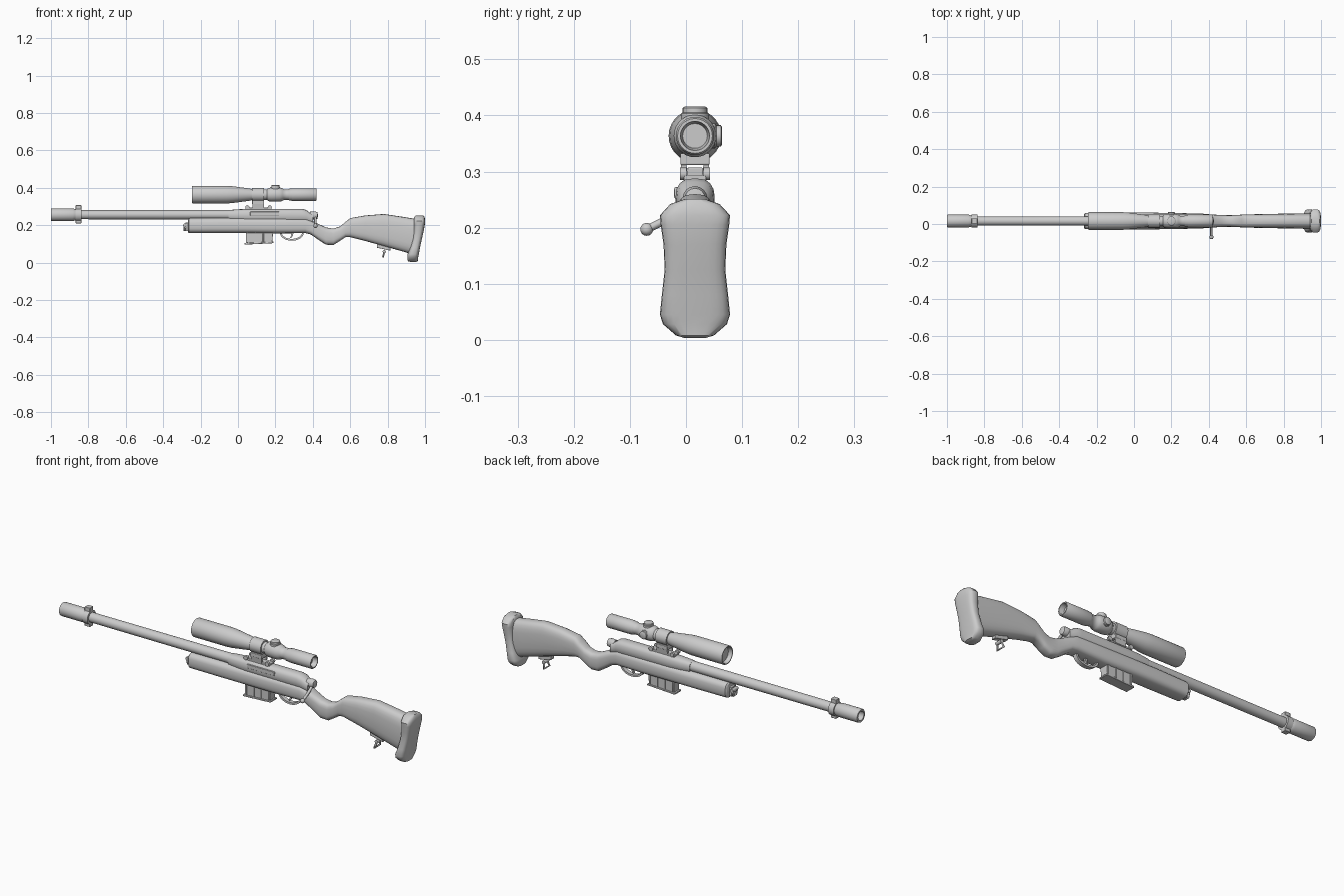
import bpy, bmesh
from math import sin, cos, pi, copysign
from mathutils import Vector

if "Cube" in bpy.data.objects:
    bpy.data.objects.remove(bpy.data.objects["Cube"])

CY = 0.016          # centre plane of the rifle


def finish(name, bm, angle=40, bevel=0):
    bmesh.ops.remove_doubles(bm, verts=bm.verts, dist=1e-6)
    bmesh.ops.recalc_face_normals(bm, faces=bm.faces)
    me = bpy.data.meshes.new(name)
    bm.to_mesh(me)
    bm.free()
    ob = bpy.data.objects.new(name, me)
    bpy.context.collection.objects.link(ob)
    if bevel:
        m = ob.modifiers.new("bevel", 'BEVEL')
        m.width, m.segments = bevel, 2
    bpy.ops.object.select_all(action='DESELECT')
    ob.select_set(True)
    bpy.context.view_layer.objects.active = ob
    bpy.ops.object.shade_smooth_by_angle(angle=angle * pi / 180)
    return ob


def skin(name, rings, angle=40):
    """Bridge rings of points and cap both ends."""
    bm = bmesh.new()
    vs = [[bm.verts.new(p) for p in r] for r in rings]
    for a, b in zip(vs, vs[1:]):
        for i in range(len(a)):
            j = (i + 1) % len(a)
            bm.faces.new((a[i], a[j], b[j], b[i]))
    bm.faces.new(vs[0])
    bm.faces.new(vs[-1])
    return finish(name, bm, angle)


def oval(n, e):
    f = lambda v: copysign(abs(v) ** (2 / e), v) if abs(v) > 1e-9 else 0
    return [(f(cos(2 * pi * i / n)), f(sin(2 * pi * i / n))) for i in range(n)]


def lathe(name, profile, centre, axis='X', n=24):
    """Turn (distance, radius) pairs around an axis through centre."""
    rings = []
    for d, r in profile:
        pts = []
        for u, v in oval(n, 2):
            u, v = u * max(r, 1e-4), v * max(r, 1e-4)
            p = {'X': (d, u, v), 'Y': (u, d, v), 'Z': (u, v, d)}[axis]
            pts.append(Vector(p) + Vector(centre))
        rings.append(pts)
    return skin(name, rings)


def loft_x(name, sections, e=3, n=24):
    """Sections: x, top, bottom, half width."""
    return skin(name, [[(x, CY + u * w, (t + b) / 2 + v * (t - b) / 2)
                        for u, v in oval(n, e)] for x, t, b, w in sections])


def prism(name, outline, y0, y1, bevel=0):
    """Extrude an xz outline in y."""
    bm = bmesh.new()
    f = bm.faces.new([bm.verts.new((x, y0, z)) for x, z in outline])
    r = bmesh.ops.extrude_face_region(bm, geom=[f])
    for v in r['geom']:
        if isinstance(v, bmesh.types.BMVert):
            v.co.y = y1
    return finish(name, bm, 30, bevel)


def box(name, x0, x1, y0, y1, z0, z1, bevel=0.002):
    return prism(name, [(x0, z0), (x1, z0), (x1, z1), (x0, z1)], CY + y0, CY + y1, bevel)


def rod(name, points, radius, cyclic=False):
    cu = bpy.data.curves.new(name, 'CURVE')
    cu.dimensions, cu.bevel_depth, cu.bevel_resolution = '3D', radius, 2
    cu.use_fill_caps = True
    s = cu.splines.new('POLY')
    s.points.add(len(points) - 1)
    for p, q in zip(s.points, points):
        p.co = (*q, 1)
    s.use_cyclic_u = cyclic
    bpy.context.collection.objects.link(bpy.data.objects.new(name, cu))


# stock with forend, grip and butt
loft_x("stock", [(-.268, .232, .164, .036), (-.262, .238, .158, .043), (-.1, .24, .158, .046),
                 (.02, .24, .158, .046), (.2, .24, .156, .043), (.36, .238, .158, .04),
                 (.39, .226, .15, .037), (.43, .207, .122, .034), (.47, .188, .096, .032),
                 (.51, .182, .094, .031), (.545, .193, .116, .032), (.575, .218, .136, .034),
                 (.60, .238, .136, .035), (.68, .252, .116, .037), (.78, .26, .088, .039),
                 (.88, .245, .06, .041), (.94, .235, .042, .042)])

# butt pad: z, front x, back x, half width
PAD = [(.003, .925, .95, .018), (.008, .908, .961, .034), (.028, .905, .963, .057),
       (.045, .906, .967, .0625), (.08, .92, .973, .059), (.125, .932, .983, .054),
       (.17, .938, .993, .056), (.205, .94, .999, .061), (.222, .94, 1.0, .0625),
       (.242, .941, .998, .044), (.251, .948, .992, .018)]
skin("butt_pad", [[((a + b) / 2 + u * (b - a) / 2, CY + v * w, z) for u, v in oval(24, 3.2)]
                  for z, a, b, w in PAD])

# barrel, muzzle and front band
AX = (0, CY, .256)
lathe("barrel", [(-.88, .024), (-.1, .025), (0, .026)], AX)
lathe("muzzle", [(-.93, 0), (-.93, .021), (-1, .023), (-1, .032), (-.995, .034),
                 (-.885, .034), (-.87, .03), (-.86, .025)], AX)
lathe("front_band", [(-.868, .025), (-.868, .035), (-.838, .035), (-.838, .025)], AX)
for nm, z0, z1 in (("top", .28, .307), ("bottom", .21, .232)):
    box("front_band_lug_" + nm, -.868, -.838, -.014, .014, z0, z1)

# receiver and bolt
loft_x("receiver", [(-.05, .281, .225, .028), (.0, .285, .22, .033), (.06, .288, .215, .035),
                    (.34, .288, .215, .035), (.365, .282, .215, .033), (.385, .266, .21, .029),
                    (.40, .262, .205, .027)], e=2.6, n=16)
box("ejection_port", .065, .22, -.037, -.02, .252, .272)
lathe("bolt_shroud", [(.385, .02), (.41, .022), (.424, .018), (.428, 0)], (0, CY, .252), n=16)
rod("bolt_handle", [(.414, CY, .25), (.414, -.022, .222), (.414, -.045, .209), (.414, -.07, .197)], .007)
lathe("bolt_knob", [(.0115 * -cos(pi * i / 8), .0115 * sin(pi * i / 8)) for i in range(9)],
      (.414, -.07, .197), 'Y', 16)

# magazine with ribs and floor plate
prism("magazine", [(.042, .165), (.188, .165), (.183, .108), (.042, .1)], CY - .022, CY + .022, .002)
prism("magazine_floor", [(.034, .105), (.191, .112), (.191, .104), (.034, .096)], CY - .026, CY + .026, .002)
for i in range(4):
    x = .048 + .042 * i
    box("magazine_rib_%d" % i, x, x + .006, -.025, .025, .106, .16, .001)

# trigger and guard
arc = [(pi * (1 + i / 14)) for i in range(15)]
prism("trigger_guard", [(.288 + .064 * cos(a), .160 + .043 * sin(a)) for a in arc] +
      [(.288 + .055 * cos(a), .162 + .035 * sin(a)) for a in reversed(arc)], CY - .011, CY + .011)
prism("trigger", [(.28, .165), (.298, .165), (.294, .145), (.284, .131), (.279, .133), (.285, .147)],
      CY - .005, CY + .005)

# scope
SX = (0, CY, .3635)
lathe("scope_body", [(-.225, 0), (-.225, .036), (-.245, .041), (-.245, .045), (-.24, .047),
                     (-.06, .047), (-.03, .045), (.06, .033), (.08, .028), (.155, .028),
                     (.163, .035), (.178, .038), (.222, .038), (.237, .034), (.245, .028),
                     (.27, .028), (.275, .032), (.285, .032), (.29, .034), (.415, .034),
                     (.42, .031), (.42, .026), (.395, .022), (.395, 0)], SX, n=28)
turret = [(.03, .022), (.04, .022), (.042, .019), (.05, .019), (.052, .016), (.052, 0)]
lathe("elevation_turret", [(d, r + .003) for d, r in turret], (.2, CY, .3635), 'Z')
lathe("windage_turret", [(d - .004, r) for d, r in turret], (.2, CY, .3635), 'Y')

# scope mount
lathe("scope_ring", [(.076, .027), (.076, .036), (.14, .036), (.14, .027)], SX)
box("mount_saddle", .076, .14, -.026, .026, .312, .332)
box("mount_base", .04, .18, -.02, .02, .282, .294)
for nm, s in (("left", 1), ("right", -1)):
    leg = [(s * .026, .32), (s * .016, .318), (s * .012, .288), (s * .022, .288)]
    skin("mount_leg_" + nm, [[(x, CY + y, z) for y, z in leg] for x in (.078, .138)])
    for x in (.05, .17):
        lathe("mount_screw_%s_%d" % (nm, x * 100), [(-.006, .011), (.006, .011)],
              (x, CY + s * .021, .296), 'Y', 12)

# sling swivels
box("front_swivel_plate", -.28, -.262, -.016, .016, .168, .214)
lathe("front_swivel_pin", [(-.022, .009), (.022, .009)], (-.284, CY, .2), 'Y', 12)
rod("front_swivel_loop", [(-.288, CY - .018, .2), (-.288, CY + .018, .2),
                          (-.286, CY + .012, .172), (-.286, CY - .012, .172)], .005, True)
prism("rear_swivel_plate", [(.742, .1), (.815, .08), (.815, .064), (.742, .08)], CY - .012, CY + .012, .002)
lathe("rear_swivel_pin", [(-.018, .009), (.018, .009)], (.782, CY, .059), 'Y', 12)
rod("rear_swivel_loop", [(.782, CY - .013, .058), (.782, CY + .013, .058),
                         (.775, CY + .022, .03), (.775, CY - .022, .03)], .005, True)
